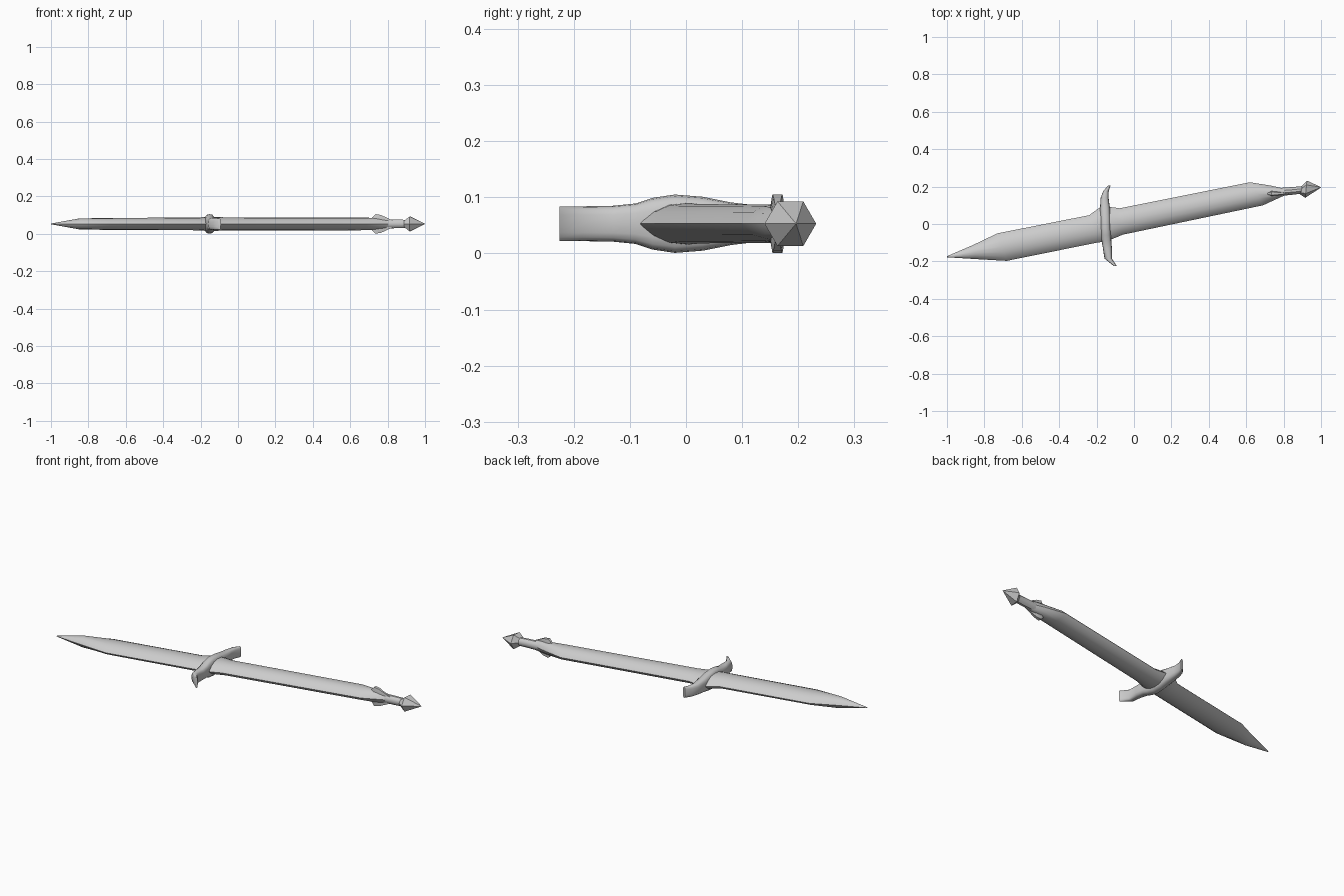
import bpy, math

if "Cube" in bpy.data.objects:
    bpy.data.objects.remove(bpy.data.objects["Cube"])

ZC = 0.053


def loft(name, rings, angle=35):
    """Skin a list of closed rings and cap both ends."""
    n = len(rings[0])
    verts = [p for r in rings for p in r]
    faces = [tuple(reversed(range(n))),
             tuple(range((len(rings) - 1) * n, len(rings) * n))]
    for i in range(len(rings) - 1):
        for j in range(n):
            k = (j + 1) % n
            faces.append((i * n + j, i * n + k, (i + 1) * n + k, (i + 1) * n + j))
    mesh = bpy.data.meshes.new(name)
    mesh.from_pydata(verts, [], faces)
    ob = bpy.data.objects.new(name, mesh)
    bpy.context.collection.objects.link(ob)
    bpy.ops.object.select_all(action='DESELECT')
    ob.select_set(True)
    bpy.context.view_layer.objects.active = ob
    bpy.ops.object.mode_set(mode='EDIT')
    bpy.ops.mesh.select_all(action='SELECT')
    bpy.ops.mesh.normals_make_consistent(inside=False)
    bpy.ops.object.mode_set(mode='OBJECT')
    bpy.ops.object.shade_smooth_by_angle(angle=math.radians(angle))
    return ob


def lens(xa, ya, xb, yb, hz, n=16):
    """Lens section between upper edge (xa, ya) and lower edge (xb, yb)."""
    ring = []
    for i in range(n):
        a = 2 * math.pi * i / n
        t = math.cos(a)
        z = math.copysign(1 - abs(t) ** 2.5, math.sin(a)) * hz
        f = (1 + t) / 2
        ring.append((xb + (xa - xb) * f, yb + (ya - yb) * f, ZC + z))
    return ring


def rounded(c, u, v, n, power=1.0):
    """Ellipse-like ring around c spanned by half-axes u and v."""
    ring = []
    for i in range(n):
        a = 2 * math.pi * i / n
        s, t = (math.copysign(abs(w) ** power, w) for w in (math.cos(a), math.sin(a)))
        ring.append(tuple(c[k] + u[k] * s + v[k] * t for k in range(3)))
    return ring


# Blade and scabbard body, running from the point to the chape neck
blade = [
    (-1.0, -0.172, -1.0, -0.178, 0.002),
    (-0.86, -0.112, -0.84, -0.188, 0.029),
    (-0.73, -0.05, -0.68, -0.197, 0.032),
    (-0.24, 0.047, -0.2, -0.1, 0.034),
    (-0.18, 0.09, -0.165, -0.095, 0.037),
    (-0.12, 0.09, -0.11, -0.078, 0.037),
    (-0.075, 0.084, -0.06, -0.057, 0.035),
    (0.62, 0.223, 0.69, 0.1, 0.034),
    (0.727, 0.206, 0.755, 0.13, 0.032),
    (0.80, 0.19, 0.81, 0.155, 0.028),
]
loft("blade", [lens(*s) for s in blade])

# Curved crossguard: y, x centre, half width in x, half height in z
guard = [
    (-0.225, -0.10, 0.008, 0.031), (-0.185, -0.138, 0.02, 0.031),
    (-0.13, -0.142, 0.024, 0.032), (-0.09, -0.147, 0.026, 0.036),
    (-0.06, -0.15, 0.027, 0.046), (-0.02, -0.152, 0.028, 0.052),
    (0.03, -0.153, 0.028, 0.048), (0.08, -0.155, 0.027, 0.038),
    (0.14, -0.157, 0.021, 0.031), (0.175, -0.15, 0.015, 0.031),
    (0.206, -0.132, 0.007, 0.031),
]
loft("crossguard", [rounded((x, y, ZC), (hx, 0, 0), (0, 0, hz), 16, 0.7)
                    for y, x, hx, hz in guard], 45)

# Slim neck
neck = [(0.72, 0.165, 0.026), (0.80, 0.173, 0.025), (0.86, 0.178, 0.024), (0.93, 0.187, 0.022)]
loft("neck", [rounded((x, y, ZC), (0, r * 0.85, 0), (0, 0, r), 10) for x, y, r in neck])

# Pointed ridges above and below the neck
ridge = [(0.70, 0.001, 0.02), (0.735, 0.018, 0.053), (0.765, 0.014, 0.048), (0.83, 0.002, 0.02)]
loft("neck_ridge", [rounded((x, 0.163, ZC), (0, hy, 0), (0, 0, hz), 6, 1) if hz < 0.03 else
                    rounded((x, 0.163, ZC), (0, hy, 0), (0, 0, hz * 1.14), 6, 1)
                    for x, hy, hz in ridge], 30)

# Six-sided arrow-shaped pommel
pommel = [(0.89, 0.178, 0.02), (0.92, 0.186, 0.046), (1.0, 0.196, 0.001)]
loft("pommel", [rounded((x, y, ZC), (0.1 * r, r, 0), (0, 0, r), 6) for x, y, r in pommel], 25)
